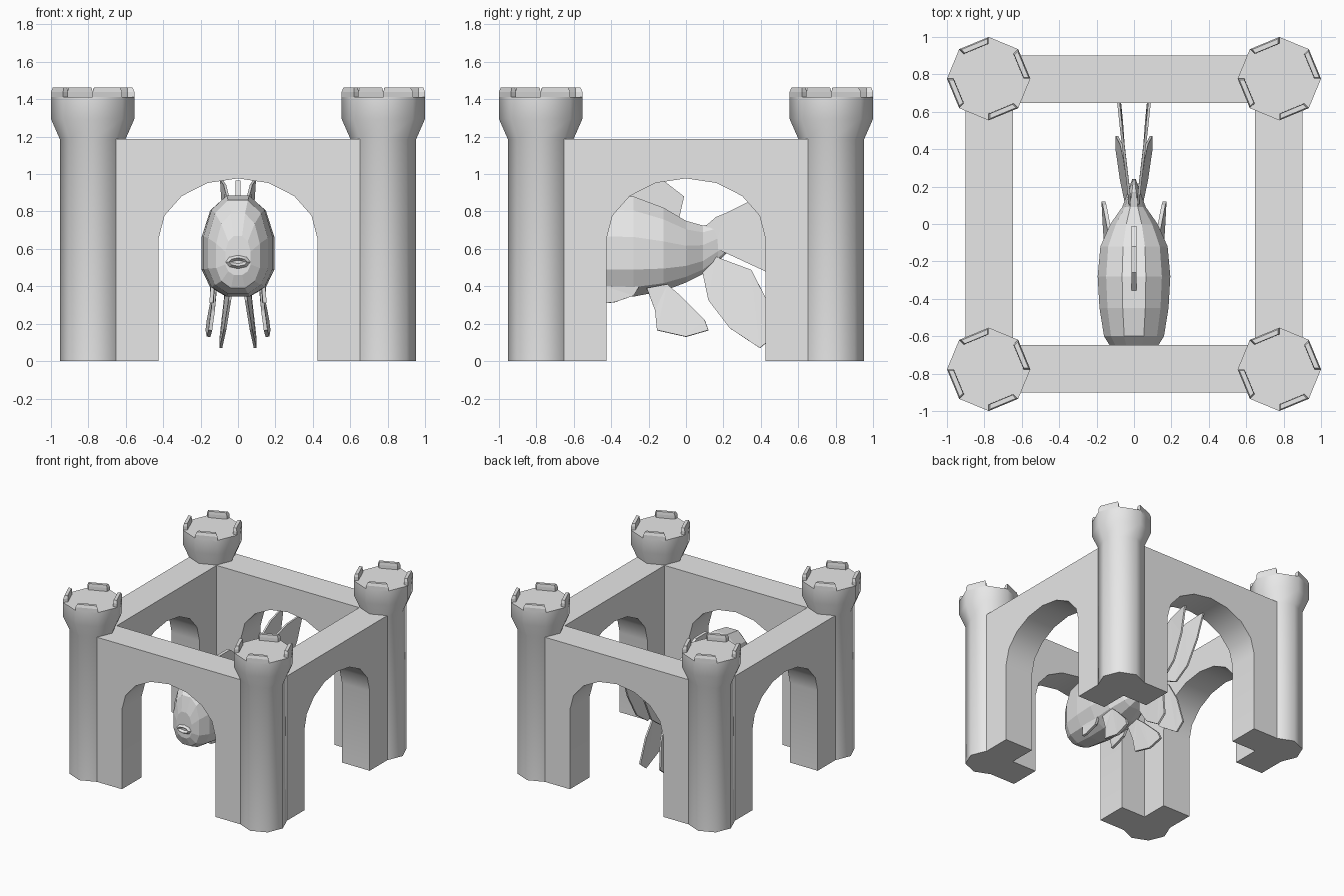
import bpy, bmesh, math
from mathutils import Vector

old = bpy.data.objects.get("Cube")
if old:
    bpy.data.objects.remove(old, do_unlink=True)

stone = bpy.data.materials.new("plain_grey")
stone.use_nodes = True
GREY = (0.8, 0.8, 0.8, 1)
stone.diffuse_color = GREY
stone.node_tree.nodes["Principled BSDF"].inputs["Base Color"].default_value = GREY


def finish(name, bm, smooth_angle=None):
    """Turn a bmesh into a named object, optionally smooth below an angle."""
    bmesh.ops.recalc_face_normals(bm, faces=bm.faces[:])
    mesh = bpy.data.meshes.new(name)
    bm.to_mesh(mesh)
    bm.free()
    mesh.materials.append(stone)
    obj = bpy.data.objects.new(name, mesh)
    bpy.context.collection.objects.link(obj)
    if smooth_angle:
        bpy.ops.object.select_all(action='DESELECT')
        obj.select_set(True)
        bpy.context.view_layer.objects.active = obj
        bpy.ops.object.shade_smooth_by_angle(angle=math.radians(smooth_angle))
    return obj


def loft(bm, rings):
    """Skin a list of equal rings of points and cap both ends."""
    rows = [[bm.verts.new(p) for p in ring] for ring in rings]
    n = len(rows[0])
    for a, b in zip(rows, rows[1:]):
        for i in range(n):
            j = (i + 1) % n
            bm.faces.new((a[i], a[j], b[j], b[i]))
    bm.faces.new(rows[0])
    bm.faces.new(rows[-1])


# ---- Castle walls with arched openings ----
INNER, OUTER, WALL_TOP = 0.648, 0.9, 1.188
ARCH_W, SPRING, RISE = 0.425, 0.655, 0.322


def wall(name, half, side, along_x):
    arch = [(ARCH_W * math.cos(t), SPRING + RISE * math.sin(t))
            for t in (math.pi * i / 8 for i in range(9))]
    outline = [(half, 0), (half, WALL_TOP), (-half, WALL_TOP), (-half, 0),
               (-ARCH_W, 0)] + arch[::-1] + [(ARCH_W, 0)]
    rings = []
    for d in (INNER * side, OUTER * side):
        rings.append([(u, d, z) if along_x else (d, u, z) for u, z in outline])
    bm = bmesh.new()
    loft(bm, rings)
    finish(name, bm, 30)


wall("front_wall", OUTER, -1, True)
wall("back_wall", OUTER, 1, True)
wall("left_wall", INNER, 1, False)
wall("right_wall", INNER, -1, False)

# ---- Corner towers with flared crowns and battlements ----
CENTRE, FLOOR, TOP = 0.777, 1.412, 1.463
SHAFT, CROWN = 0.175, 0.223


def polar(cx, cy, r, degrees, z):
    t = math.radians(degrees)
    return (cx + r * math.cos(t), cy + r * math.sin(t), z)


def tower(name, cx, cy):
    bm = bmesh.new()
    levels = [(SHAFT, 0), (SHAFT, 1.185), (CROWN, 1.295), (CROWN, FLOOR)]
    loft(bm, [[polar(cx, cy, r, 45 * k, z) for k in range(8)] for r, z in levels])
    finish(name + "_tower", bm, 46)
    # One battlement on every second side
    bm = bmesh.new()
    for k in range(4):
        a, b = 90 * k, 90 * k + 45
        rings = []
        for outer, inset, z in ((CROWN, 0, FLOOR - 0.01), (CROWN, 0, 1.44),
                                (CROWN - 0.01, 2, TOP)):
            rings.append([polar(cx, cy, outer, a + inset, z),
                          polar(cx, cy, outer, b - inset, z),
                          polar(cx, cy, 0.187, b - inset, z),
                          polar(cx, cy, 0.187, a + inset, z)])
        loft(bm, rings)
    finish(name + "_battlements", bm)


for sx, side in ((1, "left"), (-1, "right")):
    for sy, end in ((-1, "front"), (1, "back")):
        tower(end + "_" + side, sx * CENTRE, sy * CENTRE)

# ---- Fish body: y, bottom, top, half width ----
STATIONS = [(-0.70, 0.46, 0.67, 0.07), (-0.67, 0.39, 0.79, 0.12),
            (-0.60, 0.36, 0.86, 0.165), (-0.45, 0.345, 0.885, 0.19),
            (-0.28, 0.345, 0.88, 0.2), (-0.12, 0.375, 0.82, 0.185),
            (0, 0.42, 0.75, 0.13), (0.09, 0.465, 0.725, 0.065),
            (0.17, 0.53, 0.74, 0.035), (0.24, 0.6, 0.72, 0.01)]
SIDES = 12


def power(v, e):
    return math.copysign(abs(v) ** e, v)


bm = bmesh.new()
rings = []
for y, low, high, width in STATIONS:
    belly = low + (high - low) * 0.4      # widest below the middle
    ring = []
    for i in range(SIDES):
        t = 2 * math.pi * (i + 0.5) / SIDES
        s = power(math.sin(t), 0.85) / math.sin(math.radians(75)) ** 0.85
        z = belly + s * ((high - belly) if s > 0 else (belly - low))
        ring.append((width * power(math.cos(t), 0.85), y, z))
    rings.append(ring)
loft(bm, rings)
finish("fish_body", bm)

# Lips around a small mouth
bm = bmesh.new()
ROUND, TUBE = 8, 4
grid = [[bm.verts.new(((0.048 + 0.018 * math.cos(v)) * math.cos(u),
                       -0.7 + 0.018 * math.sin(v),
                       0.53 + (0.022 + 0.014 * math.cos(v)) * math.sin(u)))
         for v in (2 * math.pi * j / TUBE for j in range(TUBE))]
        for u in (2 * math.pi * i / ROUND for i in range(ROUND))]
for i in range(ROUND):
    for j in range(TUBE):
        k, m = (i + 1) % ROUND, (j + 1) % TUBE
        bm.faces.new((grid[i][j], grid[k][j], grid[k][m], grid[i][m]))
finish("fish_lips", bm)


# ---- Fins: side outlines in (y, z), spread outwards from a root ----
def fin(name, outline, root, base=0.0, spread=0.0, sign=1, thick=0.014):
    bm = bmesh.new()
    verts = []
    for y, z in outline:
        away = (Vector((y, z)) - Vector(root)).length
        verts.append(bm.verts.new((sign * (base + spread * away), y, z)))
    bm.faces.new(verts)
    bmesh.ops.triangulate(bm, faces=bm.faces[:])
    obj = finish(name, bm)
    mod = obj.modifiers.new("thickness", 'SOLIDIFY')
    mod.thickness = thick
    mod.offset = 0


fin("dorsal_fin", [(-0.38, 0.86), (-0.26, 0.965), (-0.12, 0.965), (-0.01, 0.88),
                   (-0.09, 0.8), (-0.04, 0.75), (-0.12, 0.7)], (0, 0), thick=0.025)

UPPER_TAIL = [(0.08, 0.7), (0.16, 0.77), (0.21, 0.79), (0.34, 0.855), (0.52, 0.94),
              (0.71, 0.97), (0.65, 0.76), (0.55, 0.57), (0.425, 0.48), (0.155, 0.605)]
LOWER_TAIL = [(0.08, 0.55), (0.09, 0.47), (0.12, 0.325), (0.235, 0.175),
              (0.395, 0.07), (0.47, 0.13), (0.425, 0.34), (0.35, 0.487), (0.155, 0.56)]
BELLY_FIN = [(-0.21, 0.39), (-0.165, 0.27), (-0.155, 0.165), (0, 0.13), (0.12, 0.165),
             (0.1, 0.22), (0.02, 0.3), (-0.03, 0.35), (-0.1, 0.41)]
CHIN_FIN = [(-0.43, 0.4), (-0.425, 0.31), (-0.38, 0.315), (-0.28, 0.35), (-0.25, 0.4)]

for sign, side in ((1, "left"), (-1, "right")):
    fin(side + "_upper_tail", UPPER_TAIL, (0.1, 0.68), 0.015, 0.11, sign)
    fin(side + "_lower_tail", LOWER_TAIL, (0.1, 0.53), 0.015, 0.14, sign)
    fin(side + "_belly_fin", BELLY_FIN, (-0.14, 0.4), 0.115, 0.14, sign, 0.02)
    fin(side + "_chin_fin", CHIN_FIN, (-0.35, 0.4), 0.12, 0.2, sign, 0.02)
